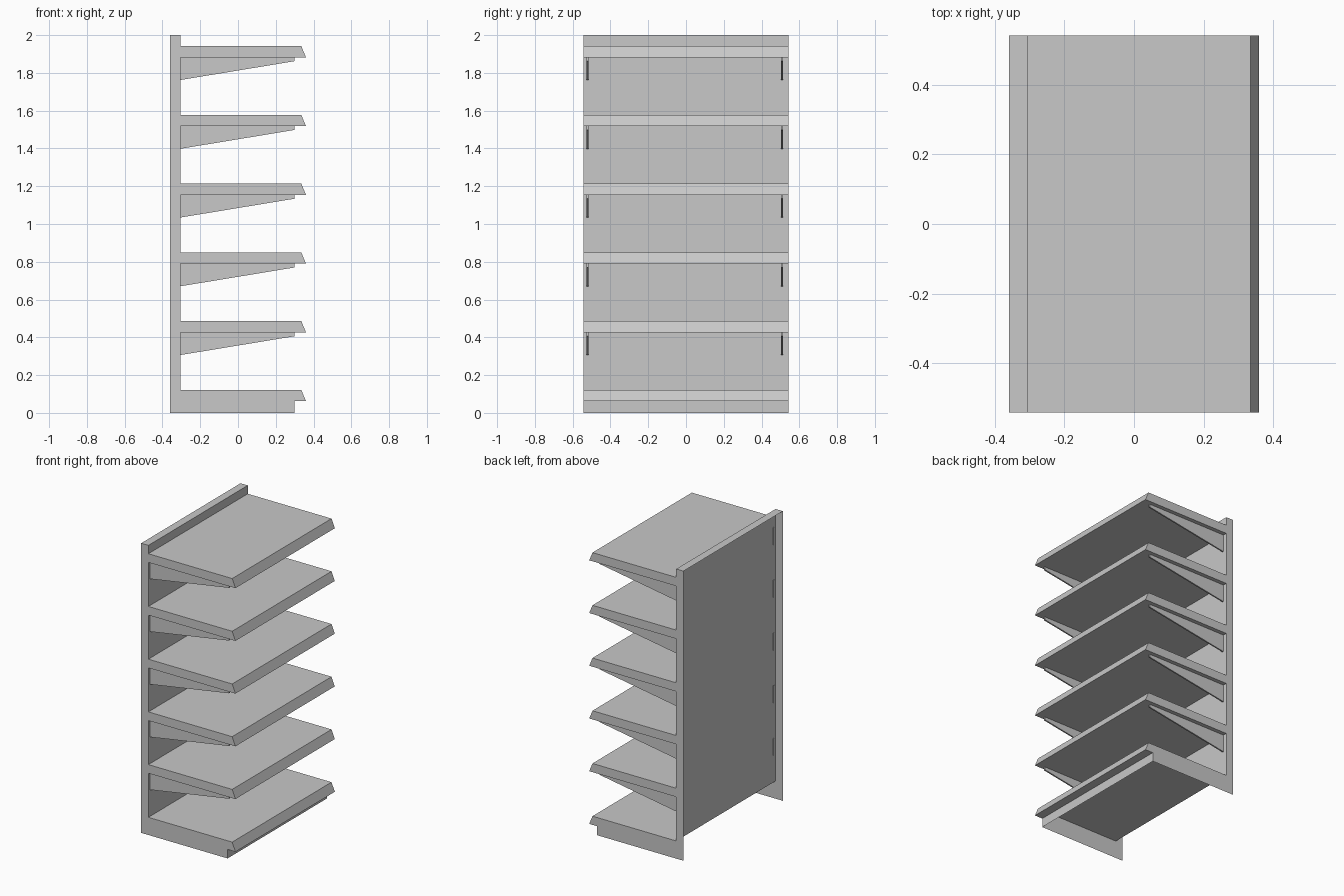
import bpy, bmesh
from mathutils import Vector

if "Cube" in bpy.data.objects:
    bpy.data.objects.remove(bpy.data.objects["Cube"], do_unlink=True)

grey = bpy.data.materials.new("light grey metal")
grey.use_nodes = True
colour = (0.58, 0.58, 0.58, 1)
grey.diffuse_color = colour
grey.node_tree.nodes["Principled BSDF"].inputs["Base Color"].default_value = colour

HALF = 0.542      # half the length of the unit
BACK = -0.36      # rear edge of the end panels
PANEL = -0.305    # sheet behind the shelves
LIP = 0.36        # tip of the sloped shelf edge
EDGE = 0.335      # top of the sloped shelf edge
TIP = 0.30        # end of brackets and kick plate
THICK = 0.06
LOWEST, STEP = 0.122, 0.364


def extrude_profile(name, profile, y0, y1, open_sides=()):
    """Extrude an x-z outline along y; open_sides are outline edges left unfilled."""
    bm = bmesh.new()
    near = [bm.verts.new((x, y0, z)) for x, z in profile]
    far = [bm.verts.new((x, y1, z)) for x, z in profile]
    bm.faces.new(near)
    bm.faces.new(far[::-1])
    n = len(profile)
    for i in range(n):
        if i not in open_sides:
            j = (i + 1) % n
            bm.faces.new((near[j], near[i], far[i], far[j]))
    mesh = bpy.data.meshes.new(name)
    bm.to_mesh(mesh)
    bm.free()
    mesh.materials.append(grey)
    obj = bpy.data.objects.new(name, mesh)
    bpy.context.collection.objects.link(obj)
    return obj


# Sheet-metal frame: base and back panel in one folded shell, open below and behind
low = LOWEST - THICK
frame = [(BACK, 0), (TIP, 0), (TIP, low), (LIP, low), (EDGE, LOWEST),
         (PANEL, LOWEST), (PANEL, 2), (BACK, 2)]
extrude_profile("base_and_back_panel", frame, -HALF, HALF, open_sides=(0, 7))

# Five shelves, each with two tapered brackets
for level in range(1, 6):
    top = LOWEST + STEP * level
    under = top - THICK
    shelf = [(PANEL, under), (LIP, under), (EDGE, top), (PANEL, top)]
    extrude_profile(f"shelf_{level}", shelf, -HALF, HALF)
    # Bracket backs poke slightly through the panel
    heel = PANEL - 0.002
    bracket = [(heel, top - 0.18), (TIP, top - 0.08), (TIP, under), (heel, under)]
    for side, y in (("right", -0.526), ("left", 0.504)):
        extrude_profile(f"bracket_{side}_{level}", bracket, y, y + 0.01)
